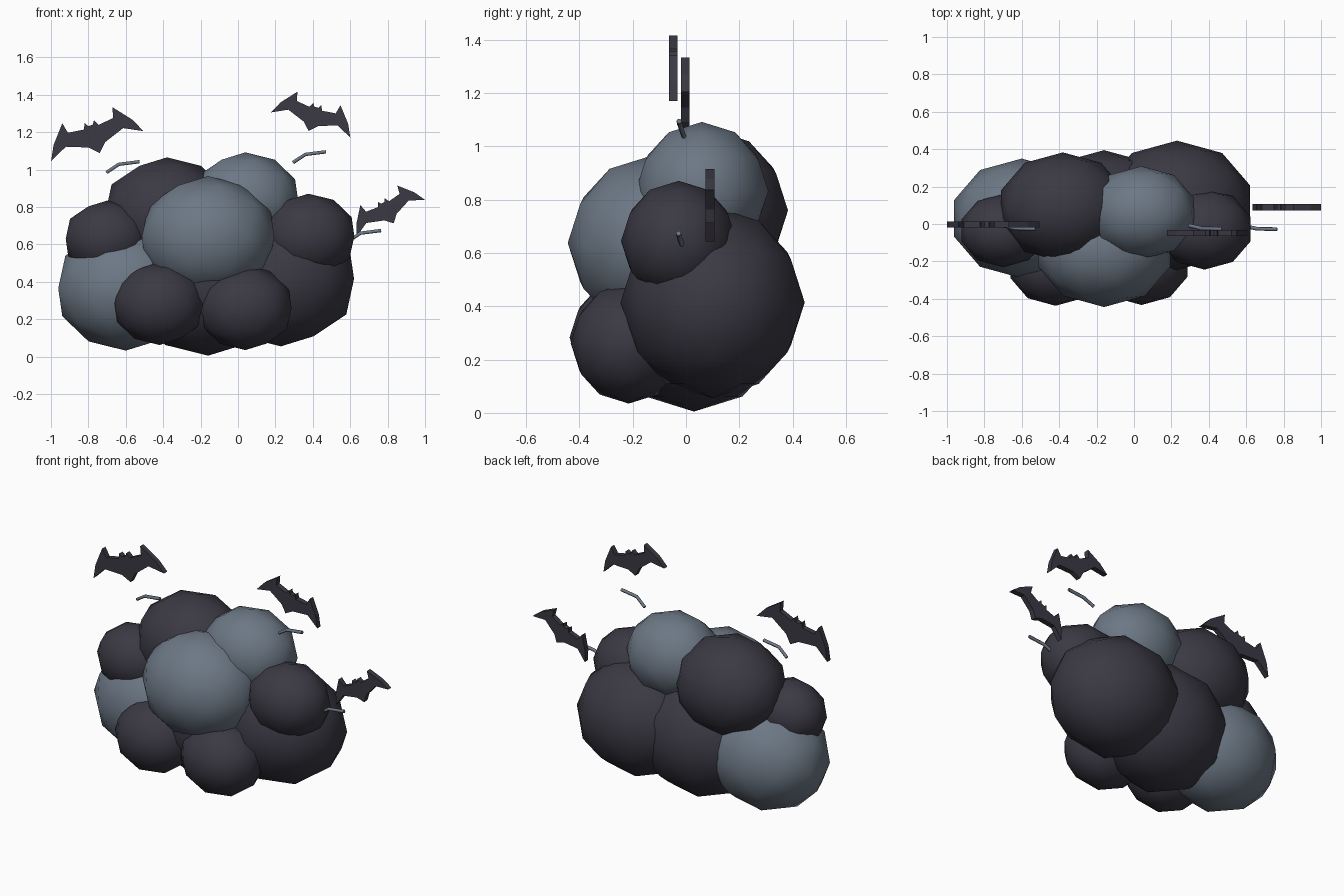
import bpy, bmesh, math
from mathutils import Matrix, Vector

if "Cube" in bpy.data.objects:
    bpy.data.objects.remove(bpy.data.objects["Cube"])


def material(name, rgb):
    m = bpy.data.materials.new(name)
    m.diffuse_color = (*rgb, 1)
    m.use_nodes = True
    m.node_tree.nodes["Principled BSDF"].inputs["Base Color"].default_value = m.diffuse_color
    return m


DARK = material("charcoal", (0.043, 0.040, 0.056))
LIGHT = material("slate_grey", (0.150, 0.187, 0.235))


def add_object(name, bm, mat):
    mesh = bpy.data.meshes.new(name)
    bm.to_mesh(mesh)
    bm.free()
    mesh.materials.append(mat)
    ob = bpy.data.objects.new(name, mesh)
    bpy.context.collection.objects.link(ob)
    return ob


# Smoke puffs: low-poly icospheres, wider in x and slightly flattened in y
def puff(name, centre, r, mat):
    bm = bmesh.new()
    bmesh.ops.create_icosphere(bm, subdivisions=2, radius=r)
    bmesh.ops.scale(bm, vec=(1.14, 0.96, 1.0), verts=bm.verts)
    for f in bm.faces:
        f.smooth = True
    add_object(name, bm, mat).location = centre


for name, centre, r, mat in [
    ("puff_right_large", (0.23, 0.10, 0.415), 0.36, DARK),
    ("puff_centre_base", (-0.16, 0.03, 0.385), 0.38, DARK),
    ("puff_left_base", (-0.60, 0.03, 0.365), 0.333, LIGHT),
    ("puff_top_left", (-0.38, 0.09, 0.76), 0.305, DARK),
    ("puff_top_right", (0.04, 0.06, 0.832), 0.26, LIGHT),
    ("puff_front_centre", (-0.16, -0.13, 0.638), 0.327, LIGHT),
    ("puff_right_upper", (0.377, -0.027, 0.645), 0.226, DARK),
    ("puff_left_upper", (-0.70, -0.035, 0.63), 0.204, DARK),
    ("puff_front_left", (-0.42, -0.225, 0.283), 0.221, DARK),
    ("puff_front_right", (0.04, -0.215, 0.262), 0.227, DARK),
]:
    puff(name, centre, r, mat)

# Bats: right half of the outline, from tail around to the head, then mirrored
HALF = [(0, -0.15), (0.18, 0.03), (0.40, 0.11), (0.62, 0.19), (1, 0),
        (0.85, 0.30), (0.54, 0.67), (0.49, 0.45), (0.16, 0.41),
        (0.10, 0.53), (0.05, 0.45)]
OUTLINE = HALF + [(-x, z) for x, z in reversed(HALF[1:])]


def bat(name, centre, half_span, degrees, thickness=0.033):
    bm = bmesh.new()
    verts = [bm.verts.new((x * half_span, -thickness / 2, z * half_span))
             for x, z in OUTLINE]
    face = bm.faces.new(verts)
    ext = bmesh.ops.extrude_face_region(bm, geom=[face], use_keep_orig=True)
    bmesh.ops.translate(bm, vec=(0, thickness, 0), verts=[
        g for g in ext["geom"] if isinstance(g, bmesh.types.BMVert)])
    bmesh.ops.recalc_face_normals(bm, faces=bm.faces)
    # positive angle lifts the right wing
    bmesh.ops.rotate(bm, verts=bm.verts,
                     matrix=Matrix.Rotation(-math.radians(degrees), 3, "Y"))
    add_object(name, bm, DARK).location = centre


bat("bat_left", (-0.752, -0.003, 1.125), 0.26, 18)
bat("bat_top_right", (0.388, -0.048, 1.238), 0.223, -17.6)
bat("bat_right", (0.818, 0.09, 0.74), 0.207, 28)


# Motion trails: thin bent rods under each bat
def trail(name, start):
    cu = bpy.data.curves.new(name, "CURVE")
    cu.dimensions = "3D"
    cu.bevel_depth = 0.01
    cu.bevel_resolution = 1
    cu.use_fill_caps = True
    sp = cu.splines.new("POLY")
    path = [(0, 0, 0), (0.065, -0.015, 0.043), (0.175, -0.018, 0.057)]
    sp.points.add(len(path) - 1)
    for p, co in zip(sp.points, path):
        p.co = (*(Vector(co) + Vector(start)), 1)
    cu.materials.append(LIGHT)
    bpy.context.collection.objects.link(bpy.data.objects.new(name, cu))


trail("trail_left", (-0.702, -0.008, 0.985))
trail("trail_top_right", (0.295, -0.008, 1.038))
trail("trail_right", (0.59, -0.01, 0.617))
